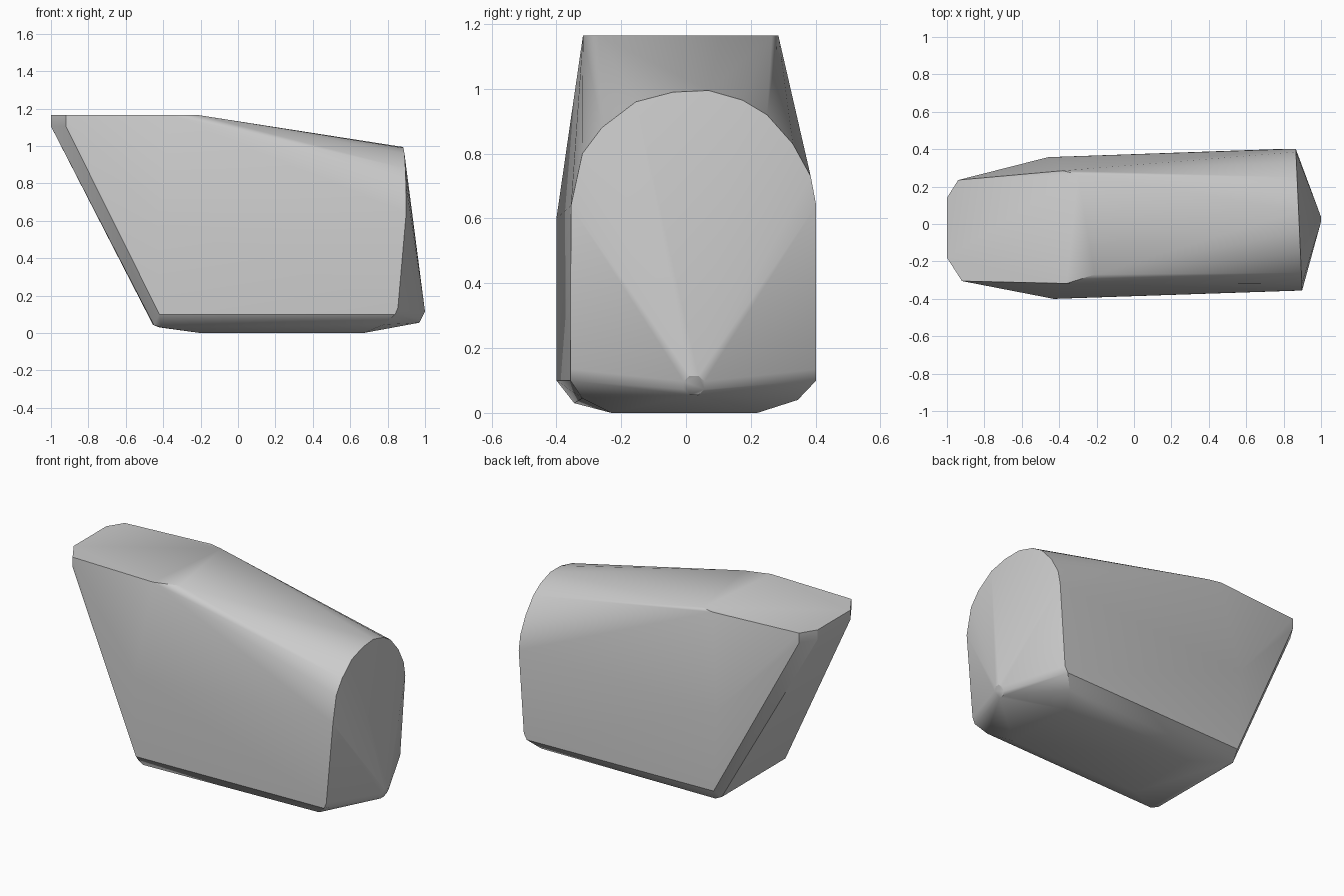
import bpy, bmesh, math

cube = bpy.data.objects.get("Cube")
if cube:
    bpy.data.objects.remove(cube, do_unlink=True)


def material(name, rgb):
    mat = bpy.data.materials.new(name)
    mat.use_nodes = True
    colour = (*rgb, 1.0)
    mat.diffuse_color = colour
    mat.node_tree.nodes["Principled BSDF"].inputs["Base Color"].default_value = colour
    return mat


def hull_object(name, points, mat):
    """Wrap a convex faceted skin round the points."""
    bm = bmesh.new()
    for p in points:
        bm.verts.new(p)
    result = bmesh.ops.convex_hull(bm, input=bm.verts[:])
    inside = set(result["geom_interior"]) | set(result["geom_unused"])
    bmesh.ops.delete(bm, geom=[v for v in inside if isinstance(v, bmesh.types.BMVert)],
                     context='VERTS')
    bmesh.ops.dissolve_limit(bm, angle_limit=math.radians(0.5),
                             verts=bm.verts[:], edges=bm.edges[:])
    bmesh.ops.recalc_face_normals(bm, faces=bm.faces[:])
    mesh = bpy.data.meshes.new(name)
    bm.to_mesh(mesh)
    bm.free()
    mesh.materials.append(mat)
    obj = bpy.data.objects.new(name, mesh)
    bpy.context.collection.objects.link(obj)
    return obj


points = []

# Flat top with clipped corners at the overhanging end
top = 1.165
outline = [(-1, 0.14), (-0.94, 0.235), (-0.38, 0.285), (-0.3, 0.265),
           (-0.21, -0.27), (-0.36, -0.318), (-0.92, -0.305), (-1, -0.18)]
points += [(x, y, top) for x, y in outline]

# Thin lip under the overhang
points += [(x, y, top - 0.06) for x, y in outline if x < -0.9]

# Rounded arch at the other end, leaning with the skewed body
arch = [(-0.355, 0.64), (-0.32, 0.8), (-0.26, 0.88), (-0.155, 0.96),
        (-0.04, 0.99), (0.07, 0.995), (0.175, 0.965), (0.25, 0.92),
        (0.33, 0.83), (0.385, 0.73), (0.402, 0.64)]
points += [(0.883 - 0.045 * y, y, z) for y, z in arch]

# Upright side corners below the overhang
points += [(-0.43, -0.4, 0.6), (-0.46, 0.357, 0.6)]

# Chamfered lower edges, front then back
points += [(-0.42, -0.4, 0.1), (-0.41, -0.345, 0.03), (-0.45, -0.33, 0.042),
           (0.855, -0.357, 0.135), (0.84, -0.357, 0.1), (0.78, -0.32, 0.045)]
points += [(-0.44, 0.358, 0.1), (-0.42, 0.31, 0.03), (-0.455, 0.3, 0.045),
           (0.83, 0.402, 0.135), (0.81, 0.402, 0.1), (0.75, 0.345, 0.04)]

# Flat underside
points += [(x, y, 0) for x in (-0.2, 0.67) for y in (-0.23, 0.22)]

# Small blunt nose low on the arched end
for i in range(8):
    a = math.tau * (i + 0.5) / 8
    z = 0.085 + 0.032 * math.sin(a)
    points.append((0.97 + 0.5 * (z - 0.055), 0.025 + 0.035 * math.cos(a), z))

body = hull_object("faceted_body", points, material("mid grey", (0.6, 0.6, 0.6)))
bpy.ops.object.select_all(action='DESELECT')
body.select_set(True)
bpy.context.view_layer.objects.active = body
bpy.ops.object.shade_smooth_by_angle(angle=math.radians(30))
